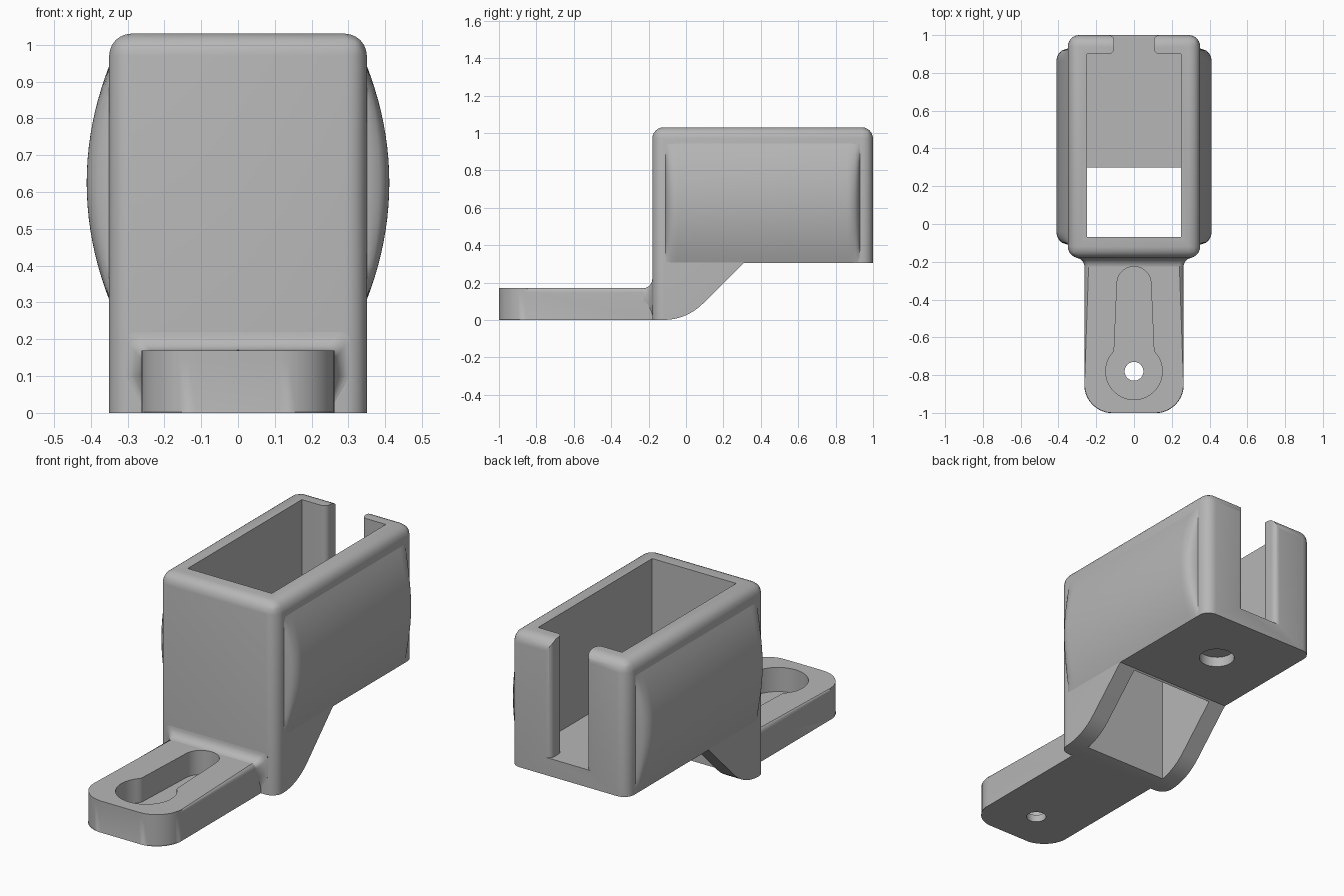
import bpy, bmesh, math
from math import sin, cos, pi, radians, sqrt

old = bpy.data.objects.get("Cube")
if old:
    bpy.data.objects.remove(old, do_unlink=True)

grey = bpy.data.materials.new("plain grey")
grey.use_nodes = True
COLOR = (0.47, 0.47, 0.47, 1)
grey.diffuse_color = COLOR
grey.node_tree.nodes["Principled BSDF"].inputs["Base Color"].default_value = COLOR


def make(name, bm):
    bmesh.ops.recalc_face_normals(bm, faces=bm.faces)
    mesh = bpy.data.meshes.new(name)
    bm.to_mesh(mesh)
    bm.free()
    mesh.materials.append(grey)
    ob = bpy.data.objects.new(name, mesh)
    bpy.context.collection.objects.link(ob)
    return ob


def prism(points, start, end, axis):
    """Extrude a closed outline along x (outline in y, z) or z (outline in x, y)."""
    bm = bmesh.new()
    place = (lambda p, h: (h, *p)) if axis == "x" else (lambda p, h: (*p, h))
    loft(bm, [[place(p, h) for p in points] for h in (start, end)])
    return bm


def loft(bm, sections):
    """Skin matching closed sections and cap both ends."""
    rings = [[bm.verts.new(p) for p in s] for s in sections]
    n = len(rings[0])
    for a, b in zip(rings, rings[1:]):
        for i in range(n):
            j = (i + 1) % n
            bm.faces.new((a[i], a[j], b[j], b[i]))
    bm.faces.new(rings[0])
    bm.faces.new(rings[-1])


def arc(cx, cy, r, a0, a1, n=8):
    angles = [radians(a0 + (a1 - a0) * i / n) for i in range(n + 1)]
    return [(cx + r * cos(a), cy + r * sin(a)) for a in angles]


def mirrored(half):
    return half + [(-x, y) for x, y in reversed(half)]


def bevel(bm, rule, width, segments=6):
    edges = [e for e in bm.edges if rule(e.verts[0].co, e.verts[1].co)]
    bmesh.ops.bevel(bm, geom=edges, offset=width, segments=segments,
                    profile=0.5, affect="EDGES", clamp_overlap=True)


def cut(ob, name, bm):
    cutter = make(name, bm)
    cutter.hide_render = True
    mod = ob.modifiers.new("cut", "BOOLEAN")
    mod.operation = "DIFFERENCE"
    mod.solver = "EXACT"
    mod.object = cutter
    bpy.context.view_layer.objects.active = ob
    bpy.ops.object.modifier_apply(modifier=mod.name)
    bpy.data.objects.remove(cutter, do_unlink=True)


def smooth(ob):
    bpy.ops.object.select_all(action="DESELECT")
    ob.select_set(True)
    bpy.context.view_layer.objects.active = ob
    bpy.ops.object.shade_smooth_by_angle(angle=radians(32))


# Holder shell: side profile with a curved underside, rounded uprights and rim
W, FRONT, BACK, TOP, BASE = 0.35, -0.18, 1.0, 1.03, 0.305
side = [(FRONT, TOP), (FRONT, 0)] + arc(-0.12, 0.297, 0.297, -90, -45)
side += [(0.308, BASE), (BACK, BASE), (BACK, TOP)]
bm = prism(side, -W, W, "x")


def rounded(a, b):
    rim = min(a.z, b.z) > TOP - 0.001
    upright = abs(a.z - b.z) > 0.5 and abs(a.y - b.y) < 0.001
    return rim or upright


bevel(bm, rounded, 0.075)
shell = make("holder_shell", bm)

# Cavity with a lipped slot at the back, open well in front of the floor
half = [(0.25, -0.07), (0.25, 0.9)]
half += arc(0.135, 0.93, 0.03, 270, 180) + arc(0.135, 0.97, 0.03, 180, 90)
half += [(0.135, 1.1)]
cut(shell, "cavity_cutter", prism(mirrored(half), 0.4, 1.3, "z"))
well = [(0.25, -0.07), (0.25, 0.3)]
cut(shell, "well_cutter", prism(mirrored(well), -0.2, 0.6, "z"))
cut(shell, "floor_recess_cutter", prism(arc(0, 0.66, 0.09, 0, 345, 23), 0.2, 0.36, "z"))
smooth(shell)

# Bulging side grips: arched section, easing into the wall at both ends
LOW, HIGH, N = BASE, 0.945, 20


def grip_section(y, sign, swell):
    pts = [(sign * 0.31, y, HIGH), (sign * 0.31, y, LOW)]
    for i in range(N + 1):
        t = i / N
        bulge = 0.062 * swell * (1 - (2 * t - 1) ** 2)
        pts.append((sign * (0.349 + bulge), y, LOW + t * (HIGH - LOW)))
    return pts


steps = [i / 6 for i in range(7)]
stations = [(-0.11 + 0.07 * t, sqrt(1 - (1 - t) ** 2)) for t in steps]
stations += [(0.93 - 0.07 * t, s) for t, (_, s) in reversed(list(zip(steps, stations)))]
for label, sign in (("left", 1), ("right", -1)):
    bm = bmesh.new()
    loft(bm, [grip_section(y, sign, s) for y, s in stations])
    smooth(make(label + "_side_grip", bm))

# Mounting arm: rounded tongue with softened top edge
A, H = 0.262, 0.17
tongue = [(A, -0.16)] + arc(A - 0.15, -0.85, 0.15, 0, -90, 10)
bm = prism(mirrored(tongue), 0, H, "z")
bevel(bm, lambda a, b: min(a.z, b.z) > H - 0.001 and min(a.y, b.y) < -0.17, 0.024, 4)
bevel(bm, lambda a, b: max(a.z, b.z) < 0.001 and max(a.y, b.y) < -0.84
      and abs(a.x - b.x) < 0.1, 0.012, 1)
arm = make("mounting_arm", bm)

# Keyhole pocket and screw hole through its floor
CY, R = -0.78, 0.15
half = arc(0, CY, R, -90, 44, 16) + [(0.105, -0.66)] + arc(0, -0.315, 0.09, 0, 90, 8)
half = half[1:-1]
pocket = [(0, CY - R)] + half + [(0, -0.225)] + [(-x, y) for x, y in reversed(half)]
cut(arm, "keyhole_cutter", prism(pocket, 0.04, 0.4, "z"))
cut(arm, "screw_hole_cutter", prism(arc(0, CY, 0.05, 0, 345, 23), -0.1, 0.1, "z"))
smooth(arm)

# Flared collar blending the arm into the holder (two side cheeks and a top fillet)
bm = bmesh.new()
flare = [(-0.23 + 0.05 * sin(a), 0.05 * (1 - cos(a)))
         for a in [i / 6 * pi / 2 for i in range(7)]] + [(-0.15, 0.05)]


def collar_section(y, f):
    w, h = A + 0.85 * f, H + f
    c = 0.024
    half = [(A - 0.03 + 0.3 * f, 0.001), (w, 0.1)] + arc(w - c, h - c, c, 0, 90, 4)
    return [(x, y, z) for x, z in mirrored(half)]


loft(bm, [collar_section(y, f - 0.0005) for y, f in flare])
collar = make("arm_collar", bm)
# keep the pocket end clear of the collar
cut(collar, "pocket_end_cutter", prism(pocket, 0.04, 0.4, "z"))
smooth(collar)
